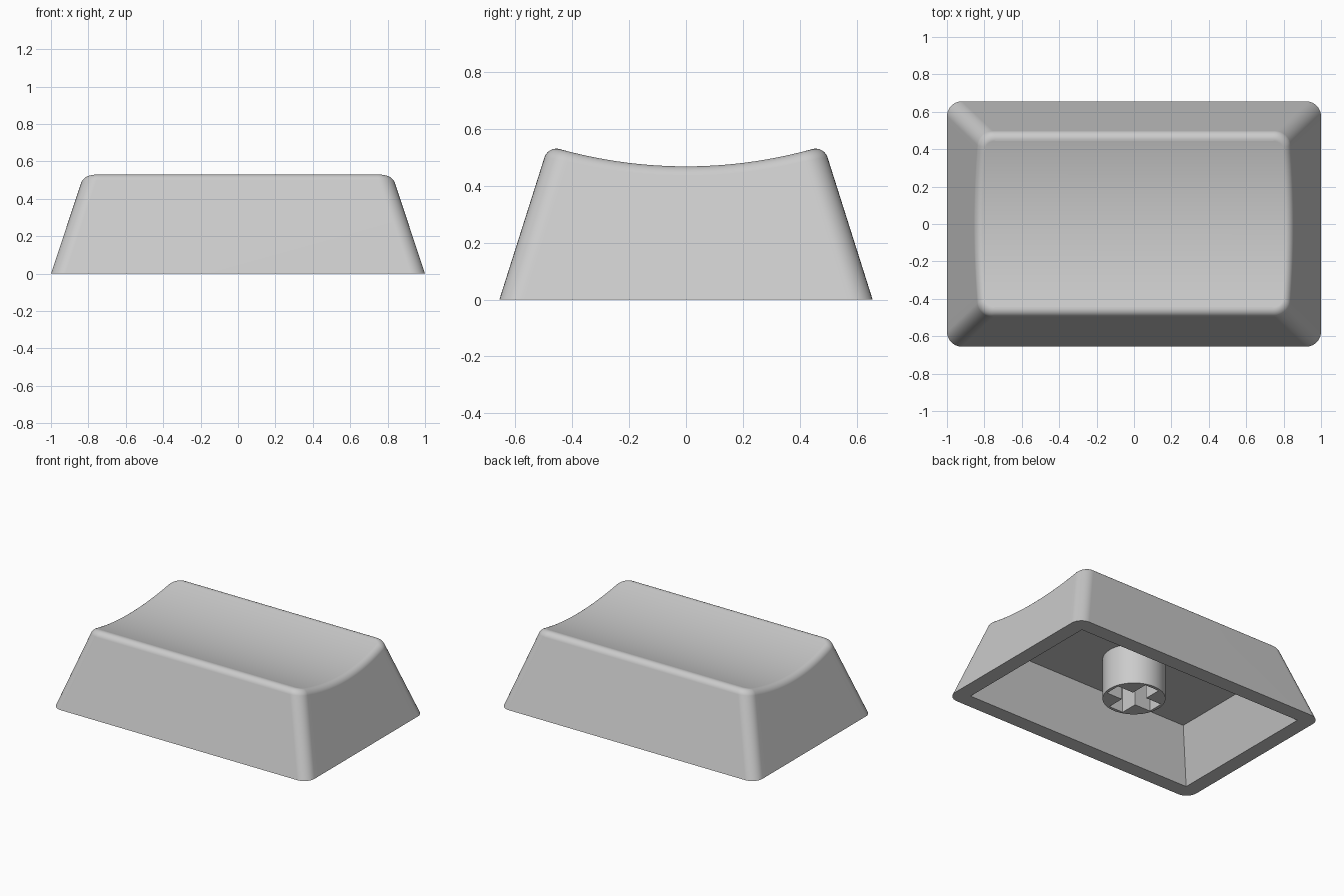
import bpy, bmesh, math
from mathutils import Vector

if "Cube" in bpy.data.objects:
    bpy.data.objects.remove(bpy.data.objects["Cube"])

HX, HY = 1.0, 0.656          # half size at the foot
TX, TY = 0.333, 0.317        # wall lean, inward per unit of height
RAD = 0.08                   # vertical corner radius
DISH_Z, DISH_R = 0.468, 1.65 # lowest point and radius of the dished top
WALL, CEILING = 0.106, 0.355
CORNER, SIDE, ROUND = 8, 24, 7

grey = bpy.data.materials.new("light grey plastic")
grey.diffuse_color = (0.6, 0.6, 0.6, 1)
grey.use_nodes = True
grey.node_tree.nodes["Principled BSDF"].inputs["Base Color"].default_value = grey.diffuse_color


def dish(y):
    return DISH_Z + DISH_R - math.sqrt(DISH_R ** 2 - y * y)


def half_point(i, z, inset, rad):
    """Point i on the right half of a rounded rectangle, from front to back."""
    cx, cy = HX - TX * z - inset - rad, HY - TY * z - inset - rad
    if i <= CORNER:
        a = math.pi / 2 * (i / CORNER - 1)
        return cx + rad * math.cos(a), -cy + rad * math.sin(a)
    if i < CORNER + SIDE:
        return cx + rad, cy * (2 * (i - CORNER) / SIDE - 1)
    a = math.pi / 2 * (i - CORNER - SIDE) / CORNER
    return cx + rad * math.cos(a), cy + rad * math.sin(a)


def profile(i):
    """Section of the shell through point i: cavity, foot, wall, top rounding."""
    def at(z, inset, rad):
        return Vector((*half_point(i, z, inset, rad), z))
    pts = [at(CEILING, WALL, 0), at(0, WALL, 0), at(0, 0, RAD)]
    z = DISH_Z
    for _ in range(8):       # height where the wall meets the dish
        z = dish(half_point(i, z, 0, RAD)[1])
    # the rounding reaches further along the steeper front and back rims
    turn = max(0, CORNER - i, i - CORNER - SIDE) / CORNER
    reach = 0.033 + 0.009 * turn
    edge, low, top = at(z, 0, RAD), at(z - reach, 0, RAD), at(z, reach, RAD - reach)
    top.z = dish(top.y)
    for k in range(ROUND + 1):
        t = k / ROUND
        a, b, c = (1 - t) ** 2, 2 * t * (1 - t) * 0.76, t * t
        pts.append((low * a + edge * b + top * c) / (a + b + c))
    return pts


def finish(name, bm):
    bmesh.ops.recalc_face_normals(bm, faces=bm.faces)
    mesh = bpy.data.meshes.new(name)
    bm.to_mesh(mesh)
    bm.free()
    mesh.materials.append(grey)
    ob = bpy.data.objects.new(name, mesh)
    bpy.context.collection.objects.link(ob)
    return ob


def smooth(ob):
    bpy.ops.object.select_all(action='DESELECT')
    ob.select_set(True)
    bpy.context.view_layer.objects.active = ob
    bpy.ops.object.shade_smooth_by_angle(angle=math.radians(30))


# Hollow cap shell: right and left halves lofted, then closed by strips
bm = bmesh.new()
count = 2 * CORNER + SIDE + 1
sections = [profile(i) for i in range(count)]
right = [[bm.verts.new(p) for p in s] for s in sections]
left = [[bm.verts.new((-p.x, p.y, p.z)) for p in s] for s in sections]
around = right + left[::-1]
for a, b in zip(around, around[1:] + around[:1]):
    for k in range(len(a) - 1):
        bm.faces.new((a[k], b[k], b[k + 1], a[k + 1]))
for i in range(count - 1):
    for k in (0, -1):        # cavity ceiling and dished top
        bm.faces.new((left[i][k], right[i][k], right[i + 1][k], left[i + 1][k]))
bmesh.ops.remove_doubles(bm, verts=bm.verts, dist=1e-5)
shell = finish("cap_shell", bm)
smooth(shell)
shell.modifiers.new("even shading", 'WEIGHTED_NORMAL').keep_sharp = True

# Round stem with a cross-shaped socket
STEM_Z, STEM_R, ARM, HALF = 0.07, 0.2, 0.178, 0.055
bm = bmesh.new()
ring = [bm.verts.new((STEM_R * math.cos(a), STEM_R * math.sin(a), STEM_Z))
        for a in (2 * math.pi * k / 64 for k in range(64))]
cross = []
for q in range(4):
    c, s = (1, 0, -1, 0)[q], (0, 1, 0, -1)[q]
    for x, y in ((ARM, -HALF), (ARM, HALF), (HALF, HALF)):
        cross.append(bm.verts.new((c * x - s * y, s * x + c * y, STEM_Z)))
edges = [bm.edges.new(p) for loop in (ring, cross)
         for p in zip(loop, loop[1:] + loop[:1])]
bmesh.ops.triangle_fill(bm, edges=edges, use_beauty=True)
# drop any fill inside the socket
inside = [f for f in bm.faces if all(v in cross for v in f.verts)
          and any(abs(n) < HALF + 1e-4 for n in f.calc_center_median()[:2])
          and max(abs(n) for n in f.calc_center_median()[:2]) < ARM]
bmesh.ops.delete(bm, geom=inside, context='FACES_ONLY')
walls = bmesh.ops.extrude_edge_only(bm, edges=edges)["geom"]
for v in (g for g in walls if isinstance(g, bmesh.types.BMVert)):
    v.co.z = CEILING
smooth(finish("stem", bm))
